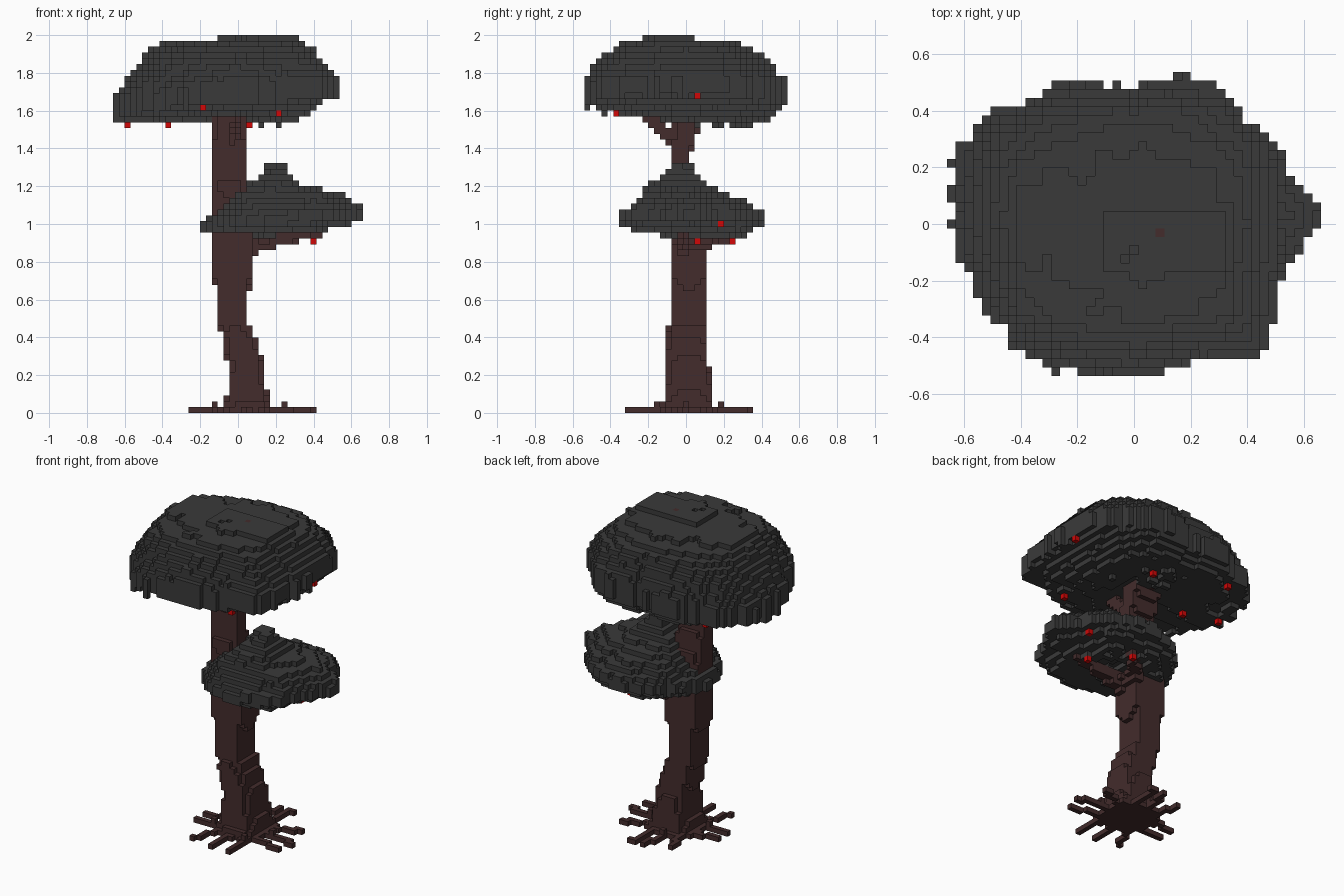
import bpy
import math
import random
from mathutils import Vector, noise

if "Cube" in bpy.data.objects:
    bpy.data.objects.remove(bpy.data.objects["Cube"], do_unlink=True)

random.seed(4)
GRID = 32.5                    # cells per unit
SPAN_X, SPAN_Y, TALL = range(-21, 22), range(-17, 18), 65
cells = {}                     # (i, j, k) -> part name


def middle(i, j, k):
    return Vector((i, j, k + .5)) / GRID


def cell_at(p):
    return round(p[0] * GRID), round(p[1] * GRID), math.floor(p[2] * GRID)


def lerp(points, t):
    """Values of a piecewise linear profile at t; the first entry is the key."""
    if t <= points[0][0]:
        return points[0][1:]
    for a, b in zip(points, points[1:]):
        if t <= b[0]:
            f = (t - a[0]) / (b[0] - a[0])
            return [u + (v - u) * f for u, v in zip(a[1:], b[1:])]
    return points[-1][1:]


def limb(part, start, end, r_start, r_end):
    """Tapered branch made of cells."""
    start, end = Vector(start), Vector(end)
    steps = int((end - start).length * GRID * 2) + 1
    for s in range(steps + 1):
        p = start.lerp(end, s / steps)
        r = r_start + (r_end - r_start) * s / steps
        n = int(r * GRID) + 1
        ci, cj, ck = cell_at(p)
        for i in range(ci - n, ci + n + 1):
            for j in range(cj - n, cj + n + 1):
                for k in range(max(0, ck - n), ck + n + 1):
                    if (middle(i, j, k) - p).length <= r:
                        cells.setdefault((i, j, k), part)
        cells.setdefault((ci, cj, ck), part)


def crown(centre, radii, rim, tilt, puff, top_x, top_y, low_x, low_y):
    """Lumpy leaf mass bounded by a polar outline and height profiles."""
    count = len(radii)
    ring = [(n, radii[n % count]) for n in range(count + 1)]
    for i in SPAN_X:
        for j in SPAN_Y:
            x, y, _ = middle(i, j, 0)
            dx, dy = x - centre[0], y - centre[1]
            turn = math.atan2(dy, dx) / math.tau % 1 * count
            lump = noise.noise(Vector((x * 7, y * 7, rim * 5)))
            fine = noise.noise(Vector((x * 15, y * 15, rim * 9)))
            r = math.hypot(dx, dy) / (lerp(ring, turn)[0] * (1 + .06 * fine))
            if r > 1:
                continue
            full = 1 - r ** 10
            mid = rim + tilt * x
            top = min(lerp(top_x, x)[0], lerp(top_y, y)[0])
            low = max(lerp(low_x, x)[0], lerp(low_y, y)[0])
            top -= .03 * max(0, lump) + .03 * max(0, fine) + .4 * abs(dx * dy)
            low += .05 * max(0, -lump) + .03 * max(0, -fine) + .25 * abs(dx * dy)
            low += .05 * max(0, 1 - 3 * r)
            high = max(mid + .03, mid + puff + (top - mid - puff) * full)
            base = min(mid - .03, mid - puff - (mid - puff - low) * full)
            for k in range(TALL):
                if base <= (k + .5) / GRID <= high:
                    cells.setdefault((i, j, k), "foliage")


# Trunk: height, centre x, centre y, half width, half depth
TRUNK = [(0, .05, .01, .16, .16), (.06, .05, .01, .12, .13),
         (.15, .046, .015, .095, .125), (.26, .04, .01, .095, .11),
         (.38, .01, .005, .09, .11), (.5, -.03, .015, .08, .1),
         (.62, -.03, .015, .08, .1), (.72, -.031, .015, .11, .1),
         (.95, -.031, .015, .11, .1), (1.2, -.045, -.02, .095, .075),
         (1.35, -.045, -.03, .095, .05), (1.5, -.046, 0, .095, .065),
         (1.65, -.046, .02, .1, .08)]
for k in range(int(1.65 * GRID)):
    cx, cy, rx, ry = lerp(TRUNK, (k + .5) / GRID)
    for i in SPAN_X:
        for j in SPAN_Y:
            x, y, _ = middle(i, j, k)
            if abs((x - cx) / rx) ** 4 + abs((y - cy) / ry) ** 4 <= 1:
                cells[i, j, k] = "trunk"

# Roots: crooked rays one cell high, thicker near the trunk
ROOT_Z = .5 / GRID
ROOTS = 11
for n in range(ROOTS):
    a = math.tau * (n + random.uniform(-.15, .15)) / ROOTS
    reach = random.uniform(.31, .34) + .02 * math.cos(a)
    bend = a + random.uniform(-.2, .2)
    knee = Vector((.055 + .19 * math.cos(a), .01 + .19 * math.sin(a), ROOT_Z))
    tip = Vector((.055 + reach * math.cos(bend), .01 + reach * math.sin(bend), ROOT_Z))
    limb("roots", (.055, .01, ROOT_Z), knee, .03, .02)
    limb("roots", knee, tip, .01, .01)
    if n % 3 == 0:
        cells.setdefault(cell_at(knee + Vector((0, 0, 1 / GRID))), "roots")

# Branches into both crowns
limb("branches", (0, 0, .86), (.16, -.02, .91), .06, .045)
limb("branches", (.16, -.02, .91), (.42, 0, .95), .04, .025)
limb("branches", (.04, .06, .9), (.23, .26, .935), .05, .02)
limb("branches", (-.02, -.04, 1.43), (0, -.21, 1.58), .04, .025)
limb("branches", (-.05, .02, 1.5), (-.05, .1, 1.62), .04, .03)

# Upper crown
crown((0, 0),
      [.52, .56, .56, .57, .47, .54, .6, .68, .65, .62, .6, .57, .55, .53, .63, .54],
      1.68, .1, .06,
      [(-.66, 1.71), (-.6, 1.81), (-.5, 1.92), (-.4, 1.98), (-.12, 1.985), (-.1, 2.02),
       (.3, 2.02), (.4, 1.94), (.53, 1.85)],
      [(-.53, 1.86), (-.42, 1.93), (-.32, 1.985), (-.19, 1.99), (-.17, 2.02), (.04, 2.02),
       (.06, 1.985), (.2, 1.98), (.4, 1.93), (.53, 1.85)],
      [(-.66, 1.51), (.25, 1.51), (.35, 1.56), (.44, 1.62), (.53, 1.72)],
      [(-.53, 1.65), (-.4, 1.59), (-.2, 1.56), (.05, 1.52), (.45, 1.51), (.53, 1.58)])

# Lower crown
crown((.2, .03),
      [.48, .37, .4, .39, .38, .37, .36, .37, .39, .38, .37, .37, .38, .39, .42, .38],
      1.01, .08, .03,
      [(-.2, 1.03), (-.1, 1.1), (.04, 1.2), (.16, 1.32), (.24, 1.32), (.32, 1.22),
       (.55, 1.16), (.66, 1.11)],
      [(-.34, 1.06), (-.2, 1.21), (-.05, 1.32), (.03, 1.32), (.1, 1.22), (.2, 1.17), (.4, 1.1)],
      [(-.2, .92), (.38, .93), (.5, .97), (.66, 1.01)],
      [(-.34, .98), (-.25, .94), (.3, .92), (.4, .99)])

# Knot of wood showing on top of the upper crown
spot = cell_at((.09, -.03, 0))
peak = max(k for i, j, k in cells if (i, j) == spot[:2])
cells[spot[0], spot[1], peak] = "branches"

# Fruit hanging under the leaves: x, y and the height to search above
for x, y, floor in [(-.58, .05, 1.4), (-.17, -.39, 1.4), (.22, -.37, 1.4), (.48, .06, 1.4),
                    (.06, .25, 1.4), (-.4, .37, 1.4), (-.37, 0, 1.4),
                    (.48, .19, .8), (.23, .26, .8), (.39, .05, .8)]:
    i, j, _ = cell_at((x, y, 0))
    column = [k for k in range(int(floor * GRID), TALL) if (i, j, k) in cells]
    if column:
        cells[i, j, column[0] - 1] = "fruit"


def material(name, colour):
    m = bpy.data.materials.new(name)
    m.use_nodes = True
    m.diffuse_color = (*colour, 1)
    m.node_tree.nodes["Principled BSDF"].inputs["Base Color"].default_value = (*colour, 1)
    return m


grey = material("charcoal leaves", (.042, .042, .042))
brown = material("dark red bark", (.056, .025, .025))
red = material("red fruit", (.65, .002, .002))


def build(part, mat):
    """Mesh of every cell side of one part that faces open air."""
    verts, faces = {}, []
    for cell, owner in cells.items():
        if owner != part:
            continue
        for axis in range(3):
            u, v = (axis + 1) % 3, (axis + 2) % 3
            for side in (0, 1):
                beyond = list(cell)
                beyond[axis] += 2 * side - 1
                if tuple(beyond) in cells:
                    continue
                quad = []
                for du, dv in ((0, 0), (1, 0), (1, 1), (0, 1)):
                    p = list(cell)
                    p[axis] += side
                    p[u] += du
                    p[v] += dv
                    quad.append(verts.setdefault(tuple(p), len(verts)))
                faces.append(quad if side else quad[::-1])
    mesh = bpy.data.meshes.new(part)
    corner = Vector((.5, .5, 0))
    mesh.from_pydata([(Vector(p) - corner) / GRID for p in verts], [], faces)
    mesh.materials.append(mat)
    bpy.context.collection.objects.link(bpy.data.objects.new(part, mesh))


for part, mat in (("trunk", brown), ("roots", brown), ("branches", brown),
                  ("foliage", grey), ("fruit", red)):
    build(part, mat)
